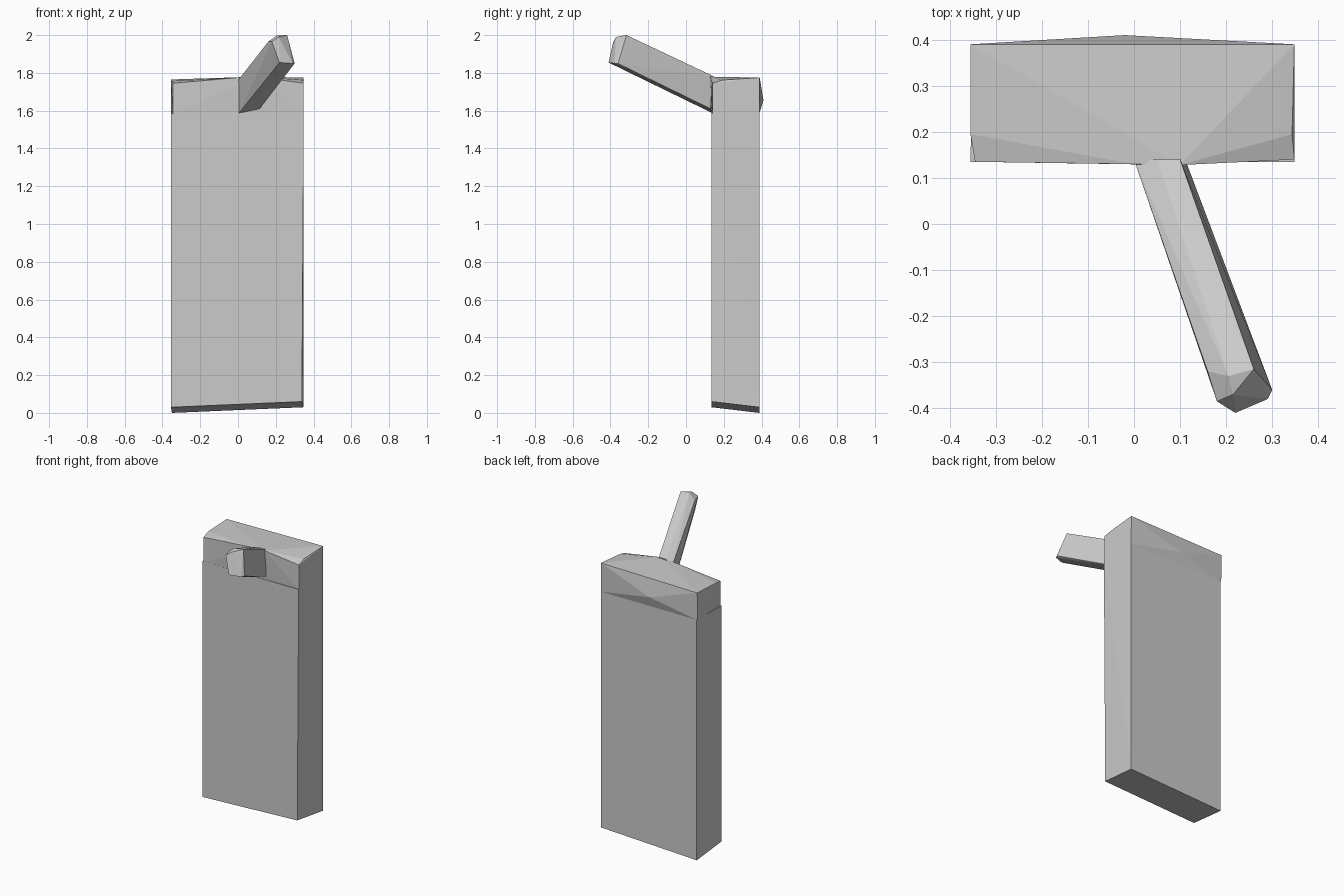
import bpy
import bmesh

cube = bpy.data.objects.get("Cube")
if cube:
    bpy.data.objects.remove(cube, do_unlink=True)

# One plain grey for everything
grey = bpy.data.materials.new("grey plaster")
grey.use_nodes = True
colour = (0.6, 0.6, 0.6, 1)
grey.diffuse_color = colour
grey.node_tree.nodes["Principled BSDF"].inputs["Base Color"].default_value = colour


def faceted_solid(name, points):
    """Flat-shaded convex block wrapped around a few corner points."""
    bm = bmesh.new()
    for p in points:
        bm.verts.new(p)
    result = bmesh.ops.convex_hull(bm, input=bm.verts[:])
    loose = [v for v in bm.verts if not v.link_faces]
    bmesh.ops.delete(bm, geom=loose, context="VERTS")
    bmesh.ops.recalc_face_normals(bm, faces=bm.faces[:])
    mesh = bpy.data.meshes.new(name)
    bm.to_mesh(mesh)
    bm.free()
    mesh.materials.append(grey)
    obj = bpy.data.objects.new(name, mesh)
    bpy.context.collection.objects.link(obj)
    return obj


LEFT, RIGHT, FRONT, BACK = 0.348, -0.355, 0.135, 0.388
SEAM = 1.585

# Tall slab with a slanted underside
faceted_solid("body", [
    (RIGHT, FRONT, 0.03), (LEFT - 0.01, FRONT, 0.06),
    (RIGHT + 0.005, BACK, 0.0), (LEFT, BACK, 0.03),
    (RIGHT, FRONT, SEAM), (LEFT, FRONT, SEAM),
    (RIGHT + 0.005, BACK, SEAM), (LEFT, BACK, SEAM),
])

# Top block: sloped front lip rising to the lever, bulging back
faceted_solid("head", [
    (RIGHT + 0.01, FRONT, SEAM), (LEFT, FRONT + 0.005, SEAM),
    (RIGHT, BACK, SEAM), (LEFT, BACK, SEAM),
    (RIGHT + 0.01, FRONT, 1.745), (LEFT, FRONT + 0.005, 1.745),
    (RIGHT, 0.195, 1.757), (LEFT - 0.005, 0.195, 1.762),
    (RIGHT, BACK + 0.002, 1.765), (LEFT, BACK + 0.002, 1.775),
    (0.0, 0.13, 1.775), (0.1, 0.128, 1.78),
    (-0.02, 0.41, 1.655),
])

# Slanted lever with a chamfered tip
faceted_solid("lever", [
    (0.0, 0.14, 1.76), (0.05, 0.14, 1.785), (0.1, 0.14, 1.785),
    (0.005, 0.14, 1.587), (0.115, 0.13, 1.61),
    (0.16, -0.32, 1.965), (0.205, -0.33, 1.998), (0.26, -0.315, 2.0),
    (0.18, -0.385, 1.965), (0.215, -0.37, 1.99),
    (0.22, -0.41, 1.855), (0.29, -0.38, 1.85), (0.3, -0.36, 1.85),
])
